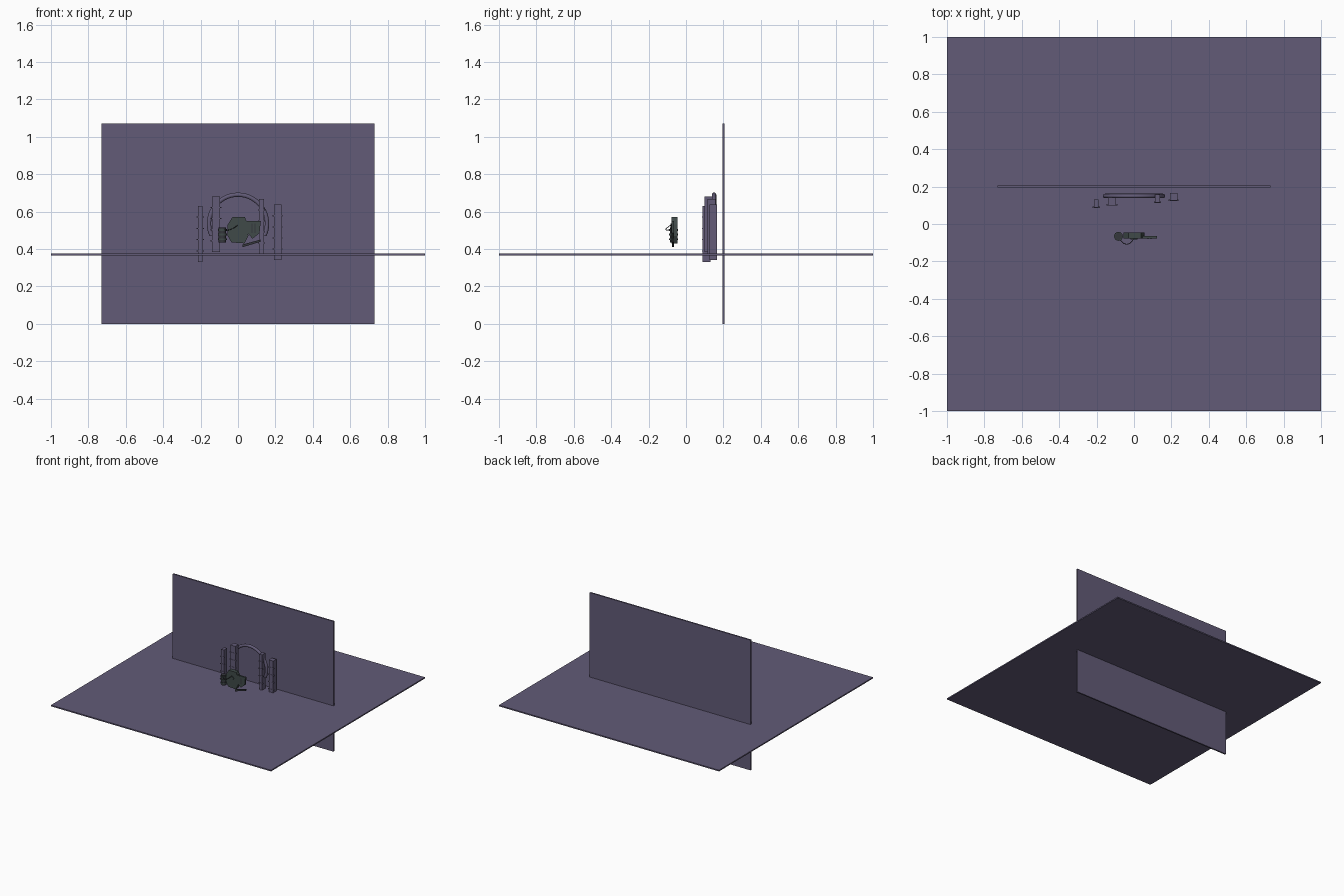
import bpy
import math
from mathutils import Vector

if "Cube" in bpy.data.objects:
    bpy.data.objects.remove(bpy.data.objects["Cube"])


def material(name, color):
    m = bpy.data.materials.new(name)
    m.diffuse_color = (*color, 1)
    m.use_nodes = True
    m.node_tree.nodes["Principled BSDF"].inputs["Base Color"].default_value = m.diffuse_color
    return m


PURPLE = material("dusty_purple", (0.122, 0.104, 0.185))
GREEN = material("dark_grey_green", (0.050, 0.068, 0.066))
DARK = material("charcoal", (0.035, 0.038, 0.045))


def mesh_object(name, verts, faces, mat):
    me = bpy.data.meshes.new(name)
    me.from_pydata(verts, [], faces)
    me.materials.append(mat)
    ob = bpy.data.objects.new(name, me)
    bpy.context.collection.objects.link(ob)
    return ob


def extrude_profile(name, pts, y0, y1, mat):
    """Solid from an anticlockwise x/z outline, spanning y0 (front) to y1."""
    n = len(pts)
    verts = [(x, y0, z) for x, z in pts] + [(x, y1, z) for x, z in pts]
    faces = [list(range(n)), list(range(2 * n - 1, n - 1, -1))]
    faces += [[i, i + n, (i + 1) % n + n, (i + 1) % n] for i in range(n)]
    return mesh_object(name, verts, faces, mat)


def box(name, x0, x1, y0, y1, z0, z1, mat):
    return extrude_profile(name, [(x0, z0), (x1, z0), (x1, z1), (x0, z1)], y0, y1, mat)


def tube(name, pts, radius, mat, resolution=3):
    cu = bpy.data.curves.new(name, 'CURVE')
    cu.dimensions = '3D'
    cu.bevel_depth = radius
    cu.bevel_resolution = resolution
    cu.use_fill_caps = True
    sp = cu.splines.new('POLY')
    sp.points.add(len(pts) - 1)
    for p, co in zip(sp.points, pts):
        p.co = (*co, 1)
    cu.materials.append(mat)
    ob = bpy.data.objects.new(name, cu)
    bpy.context.collection.objects.link(ob)
    return ob


# Floor and backdrop
box("floor", -1, 1, -1, 1, 0.366, 0.376, PURPLE)
box("back_wall", -0.73, 0.73, 0.195, 0.207, 0, 1.07, PURPLE)

# Four staggered pillars with a front lip and thin bands
pillars = [
    ("far_left", -0.215, -0.19, 0.088, 0.13, 0.33, 0.63),
    ("left", -0.14, -0.095, 0.10, 0.143, 0.385, 0.68),
    ("right", 0.113, 0.138, 0.115, 0.157, 0.372, 0.667),
    ("far_right", 0.192, 0.232, 0.125, 0.167, 0.34, 0.637),
]
for side, x0, x1, y0, y1, z0, z1 in pillars:
    box(side + "_pillar", x0, x1, y0, y1, z0, z1, PURPLE)
    for k in range(4):
        z = z0 + (z1 - z0) * (k + 1) / 5
        box(f"{side}_pillar_band_{k + 1}", x0 - 0.007, x1 + 0.007,
            y0 - 0.002, y0 + 0.006, z - 0.003, z + 0.003, PURPLE)

# Arch behind the figure, ends turning slightly inward
arch_points = []
for i in range(33):
    a = math.radians(-24 + 228 * i / 32)
    arch_points.append((0.155 * math.cos(a), 0.15, 0.535 + 0.155 * math.sin(a)))
tube("arch", arch_points, 0.012, PURPLE)

# Angular body of the small figure
extrude_profile("body", [(-0.035, 0.435), (0.035, 0.43), (0.055, 0.47), (0.052, 0.53),
                         (0.037, 0.57), (-0.03, 0.57), (-0.055, 0.53), (-0.055, 0.47)],
                -0.078, -0.045, GREEN)
extrude_profile("chest_facet", [(-0.02, 0.515), (0, 0.495), (0.02, 0.515), (0, 0.535)],
                -0.084, -0.078, GREEN)

# Pointed shield with two grooves
extrude_profile("shield", [(0.045, 0.49), (0.078, 0.455), (0.115, 0.485), (0.122, 0.55),
                           (0.045, 0.55)], -0.078, -0.064, GREEN)
for i, x in enumerate((0.073, 0.088)):
    box(f"shield_groove_{i + 1}", x, x + 0.005, -0.081, -0.078, 0.485, 0.535, DARK)

# Slanted bar under the shield
extrude_profile("slanted_bar", [(0.025, 0.41), (0.12, 0.438), (0.12, 0.45), (0.025, 0.424)],
                -0.075, -0.063, DARK)

# Side canister with ridged rings
for name, r, z0, z1 in [("canister", 0.020, 0.435, 0.515), ("lower_ring", 0.024, 0.447, 0.457),
                        ("middle_ring", 0.024, 0.472, 0.482), ("upper_ring", 0.024, 0.497, 0.507)]:
    bpy.ops.mesh.primitive_cylinder_add(vertices=16, radius=r, depth=z1 - z0,
                                        location=(-0.083, -0.066, (z0 + z1) / 2))
    ob = bpy.context.object
    ob.name = name
    ob.data.materials.append(DARK if name == "canister" else GREEN)
    bpy.ops.object.shade_smooth_by_angle()

# Thin hose looping in front from canister to body
start, mid, end = Vector((-0.08, -0.075, 0.505)), Vector((-0.04, -0.14, 0.49)), Vector((0, -0.078, 0.53))
hose = [start * (1 - t) ** 2 + mid * 2 * t * (1 - t) + end * t * t
        for t in [i / 12 for i in range(13)]]
tube("hose", hose, 0.002, DARK, 1)
